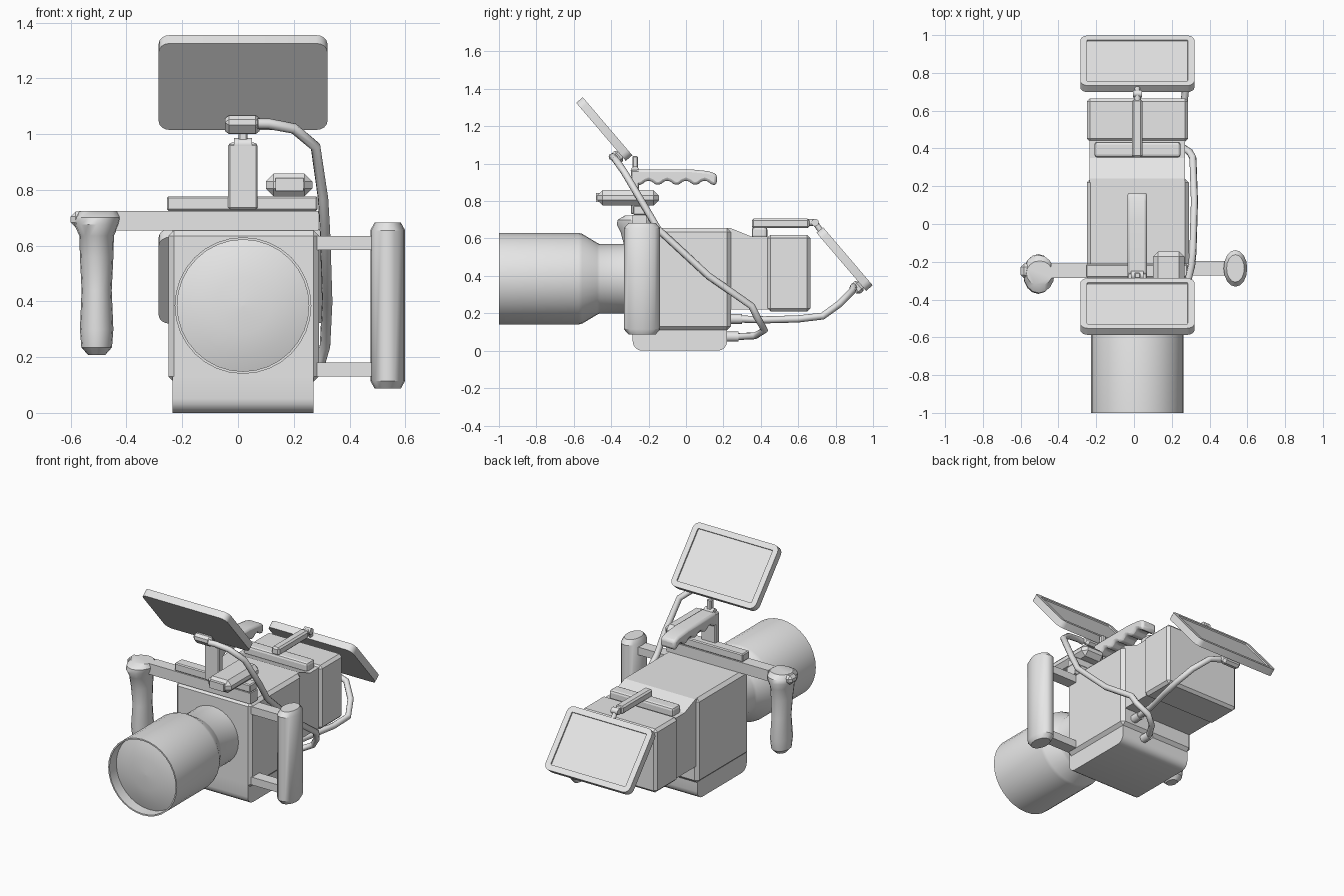
import bpy, bmesh, math
from mathutils import Matrix, Vector

if "Cube" in bpy.data.objects:
    bpy.data.objects.remove(bpy.data.objects["Cube"])

grey = bpy.data.materials.new("plain_grey")
grey.diffuse_color = (0.8, 0.8, 0.8, 1)
grey.use_nodes = True
grey.node_tree.nodes["Principled BSDF"].inputs["Base Color"].default_value = grey.diffuse_color
CX = 0.018  # centre line of the camera


def finish(name, bm, bevel=0, segs=1, smooth=False):
    bmesh.ops.recalc_face_normals(bm, faces=bm.faces)
    me = bpy.data.meshes.new(name)
    bm.to_mesh(me)
    bm.free()
    me.materials.append(grey)
    ob = bpy.data.objects.new(name, me)
    bpy.context.collection.objects.link(ob)
    if bevel:
        m = ob.modifiers.new("bevel", 'BEVEL')
        m.width, m.segments, m.limit_method = bevel, segs, 'ANGLE'
        m.angle_limit = math.radians(40)
    if smooth:
        bpy.ops.object.select_all(action='DESELECT')
        ob.select_set(True)
        bpy.context.view_layer.objects.active = ob
        bpy.ops.object.shade_smooth_by_angle(angle=math.radians(35))
    return ob


def box(name, lo, hi, bevel=0, segs=1):
    bm = bmesh.new()
    lo, hi = Vector(lo), Vector(hi)
    mat = Matrix.Translation((lo + hi) / 2) @ Matrix.Diagonal((*(hi - lo), 1))
    bmesh.ops.create_cube(bm, size=1, matrix=mat)
    return finish(name, bm, bevel, segs)


def loft(name, rings, smooth=True):
    bm = bmesh.new()
    vs = [[bm.verts.new(p) for p in r] for r in rings]
    n = len(vs[0])
    for a, b in zip(vs, vs[1:]):
        for i in range(n):
            j = (i + 1) % n
            bm.faces.new((a[i], a[j], b[j], b[i]))
    bm.faces.new(vs[0])
    bm.faces.new(vs[-1])
    return finish(name, bm, smooth=smooth)


def prism(name, yz, x0, x1, bevel=0, segs=1, smooth=False):
    bm = bmesh.new()
    f = bm.faces.new([bm.verts.new((x0, y, z)) for y, z in yz])
    ext = bmesh.ops.extrude_face_region(bm, geom=[f])
    bmesh.ops.translate(bm, vec=(x1 - x0, 0, 0),
                        verts=[v for v in ext["geom"] if isinstance(v, bmesh.types.BMVert)])
    return finish(name, bm, bevel, segs, smooth)


def circle(n):
    return [(math.cos(2 * math.pi * i / n), math.sin(2 * math.pi * i / n)) for i in range(n)]


def upright(name, levels, n=16):
    # levels: centre x, centre y, z, x radius, y radius
    return loft(name, [[(cx + rx * c, cy + ry * s, z) for c, s in circle(n)]
                       for cx, cy, z, rx, ry in levels])


def rod(name, p, q, r, n=12):
    p, q = Vector(p), Vector(q)
    bm = bmesh.new()
    mat = Matrix.Translation((p + q) / 2) @ (q - p).to_track_quat('Z', 'Y').to_matrix().to_4x4()
    bmesh.ops.create_cone(bm, cap_ends=True, segments=n, radius1=r, radius2=r,
                          depth=(q - p).length, matrix=mat)
    return finish(name, bm, smooth=n > 8)


def cable(name, pts, r):
    cu = bpy.data.curves.new(name, 'CURVE')
    cu.dimensions, cu.bevel_depth, cu.bevel_resolution = '3D', r, 2
    cu.use_fill_caps = True
    sp = cu.splines.new('POLY')
    sp.points.add(len(pts) - 1)
    for p, co in zip(sp.points, pts):
        p.co = (*co, 1)
    cu.materials.append(grey)
    ob = bpy.data.objects.new(name, cu)
    bpy.context.collection.objects.link(ob)
    bpy.ops.object.select_all(action='DESELECT')
    ob.select_set(True)
    bpy.context.view_layer.objects.active = ob
    bpy.ops.object.convert(target='MESH')


# camera body, rear neck and rear battery
box("camera_body", (-0.25, -0.285, 0.11), (0.29, 0.24, 0.655), 0.02)
prism("rear_neck", [(0.22, 0.655), (0.24, 0.655), (0.35, 0.61), (0.45, 0.61), (0.45, 0.22), (0.22, 0.22)],
      -0.235, 0.27)
box("rear_battery", (-0.25, 0.435, 0.21), (0.287, 0.665, 0.62), 0.017)

# base plate with rounded lower corners
R = 0.05
base = [(-0.285, 0.13)]
for cy, a0 in ((-0.285 + R, 180), (0.22 - R, 270)):
    for k in range(5):
        a = math.radians(a0 + k * 22.5)
        base.append((cy + R * math.cos(a), R + R * math.sin(a)))
base.append((0.22, 0.13))
prism("base_plate", base, -0.235, 0.27, smooth=True)

# lens barrel with recessed domed glass
lens = [(-0.27, 0.185), (-0.46, 0.185), (-0.475, 0.192), (-0.555, 0.24), (-0.575, 0.245),
        (-1.0, 0.245), (-1.0, 0.236), (-0.93, 0.236), (-0.948, 0.18), (-0.961, 0.1), (-0.966, 0.002)]
loft("lens", [[(CX + r * c, y, 0.385 + r * s) for c, s in circle(32)] for y, r in lens])

# top cross bar, rail and handle post
box("cross_bar", (-0.44, -0.285, 0.655), (0.288, -0.21, 0.725))
box("top_rail", (-0.255, -0.283, 0.725), (0.285, -0.213, 0.777), 0.006)
box("handle_post", (-0.035, -0.295, 0.73), (0.07, -0.25, 0.965), 0.006)

# top handle with finger grooves underneath
hp = [(-0.27, 0.97), (0.02, 0.97), (0.12, 0.96), (0.165, 0.945), (0.165, 0.89)]
for i in range(25):
    t = i / 24
    hp.append((0.15 - 0.40 * t, 0.898 - 0.013 * math.cos(t * 8 * math.pi)))
hp.append((-0.27, 0.885))
prism("top_handle", hp, -0.035, 0.07, 0.018, 2, True)

# accessory box on the top rail
box("accessory_box", (0.10, -0.475, 0.777), (0.267, -0.145, 0.858), 0.028)
box("accessory_front", (0.135, -0.482, 0.795), (0.235, -0.46, 0.842))

# right grip with two arms
GY = -0.235
upright("right_grip", [(0.537, GY, z, 0.0625 * k, 0.097 * k) for z, k in
                       ((0.087, 0.75), (0.115, 1), (0.655, 1), (0.683, 0.75))])
for z in (0.13, 0.585):
    box("right_grip_arm", (0.28, -0.272, z), (0.50, -0.197, z + 0.05))

# left handle with flared head
upright("left_handle", [(-0.507, -0.25, 0.207, 0.03, 0.04), (-0.507, -0.25, 0.235, 0.055, 0.07),
                        (-0.507, -0.25, 0.30, 0.06, 0.08), (-0.507, -0.25, 0.44, 0.054, 0.066),
                        (-0.507, -0.255, 0.56, 0.06, 0.075), (-0.507, -0.26, 0.635, 0.062, 0.09),
                        (-0.507, -0.265, 0.675, 0.08, 0.105), (-0.503, -0.265, 0.70, 0.082, 0.10),
                        (-0.50, -0.26, 0.724, 0.07, 0.065)])
box("left_handle_head", (-0.60, -0.287, 0.665), (-0.42, -0.21, 0.722), 0.018)

# tilted monitors: rounded slab, sunken screen, plug on the back
TILT = math.radians(49.5)


def monitor(name, cy, cz):
    w, l, t, r = 0.605, 0.408, 0.046, 0.04
    place = Matrix.Translation((CX, cy, cz)) @ Matrix.Rotation(-TILT, 4, 'X')
    bm = bmesh.new()
    outline = []
    for sx, sy, a0 in ((1, 1, 0), (-1, 1, 90), (-1, -1, 180), (1, -1, 270)):
        for k in range(5):
            a = math.radians(a0 + 22.5 * k)
            outline.append((sx * (w / 2 - r) + r * math.cos(a), sy * (l / 2 - r) + r * math.sin(a)))
    f = bm.faces.new([bm.verts.new((x, y, -t / 2)) for x, y in outline])
    ext = bmesh.ops.extrude_face_region(bm, geom=[f])["geom"]
    bmesh.ops.translate(bm, vec=(0, 0, t), verts=[v for v in ext if isinstance(v, bmesh.types.BMVert)])
    top = [g for g in ext if isinstance(g, bmesh.types.BMFace)]
    bmesh.ops.recalc_face_normals(bm, faces=bm.faces)
    bmesh.ops.inset_region(bm, faces=top, thickness=0.036)
    bmesh.ops.inset_region(bm, faces=top, thickness=0.001, depth=-0.008)
    ob = finish(name, bm, smooth=True)
    ob.matrix_world = place
    plug = box(name + "_plug", (-0.065, 0.125, -0.072), (0.06, 0.195, -0.02), 0.015)
    plug.matrix_world = place


monitor("front_monitor", -0.437, 1.185)
monitor("rear_monitor", 0.848, 0.49)

# front monitor hinge
rod("front_hinge_barrel", (-0.015, -0.272, 0.962), (0.05, -0.272, 0.962), 0.024)
box("front_hinge_stem", (0.002, -0.287, 0.965), (0.034, -0.257, 1.04), 0.005)

# rear monitor bracket and hinge
box("rear_bracket", (-0.21, 0.352, 0.60), (0.247, 0.435, 0.662), 0.015, 2)
box("rear_arm", (-0.01, 0.352, 0.655), (0.045, 0.66, 0.706), 0.01)
rod("rear_arm_tip", (CX, 0.65, 0.685), (CX, 0.69, 0.685), 0.018)
rod("rear_hinge_barrel", (-0.006, 0.69, 0.685), (0.042, 0.69, 0.685), 0.02)
rod("rear_hinge_stem", (CX, 0.69, 0.685), (CX, 0.735, 0.62), 0.015)

# cables and their body plugs
cable("front_cable", [(0.07, -0.395, 1.037), (0.11, -0.39, 1.037), (0.20, -0.375, 1.02), (0.278, -0.33, 0.955),
                      (0.305, -0.22, 0.77), (0.312, -0.15, 0.65), (0.32, 0.12, 0.40), (0.312, 0.35, 0.24),
                      (0.295, 0.38, 0.18), (0.24, 0.42, 0.11), (0.17, 0.37, 0.08), (0.11, 0.27, 0.075)], 0.019)
cable("rear_cable", [(0.20, 0.27, 0.17), (0.22, 0.42, 0.165), (0.26, 0.60, 0.17), (0.275, 0.73, 0.185),
                     (0.23, 0.82, 0.25), (0.15, 0.89, 0.32), (0.07, 0.895, 0.342)], 0.019)
rod("upper_body_plug", (0.20, 0.23, 0.17), (0.20, 0.30, 0.17), 0.027)
rod("lower_body_plug", (0.11, 0.21, 0.075), (0.11, 0.28, 0.075), 0.027)
